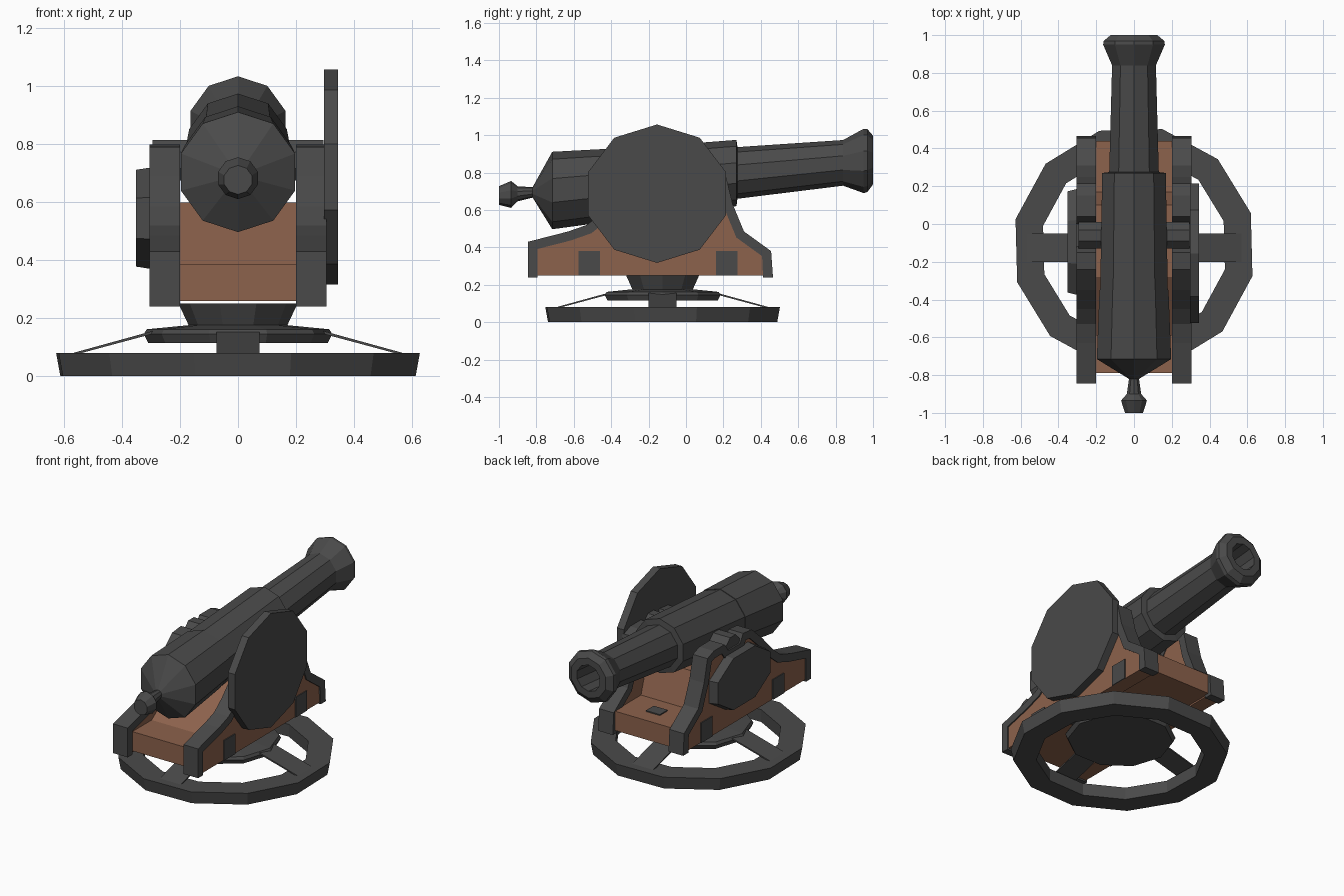
import bpy, bmesh, math
from mathutils import Vector

if "Cube" in bpy.data.objects:
    bpy.data.objects.remove(bpy.data.objects["Cube"])


def material(name, rgb):
    m = bpy.data.materials.new(name)
    m.diffuse_color = (*rgb, 1)
    m.use_nodes = True
    m.node_tree.nodes["Principled BSDF"].inputs["Base Color"].default_value = m.diffuse_color
    return m


IRON = material("dark iron", (0.068, 0.068, 0.068))
WOOD = material("brown wood", (0.265, 0.122, 0.072))


def finish(name, bm, mat):
    bmesh.ops.remove_doubles(bm, verts=bm.verts, dist=1e-5)
    bmesh.ops.recalc_face_normals(bm, faces=bm.faces)
    me = bpy.data.meshes.new(name)
    bm.to_mesh(me)
    bm.free()
    me.materials.append(mat)
    ob = bpy.data.objects.new(name, me)
    bpy.context.collection.objects.link(ob)
    return ob


def lathe(name, prof, n, place, mat, turn=0.0, closed=False):
    """Spin (radius, height) points; place(u, v, h) puts them in space."""
    bm = bmesh.new()
    rings = []
    for r, h in prof:
        ring = []
        for i in range(n):
            a = 2 * math.pi * i / n + turn
            ring.append(bm.verts.new(place(r * math.sin(a), r * math.cos(a), h)))
        rings.append(ring)
    pairs = list(zip(rings, rings[1:]))
    if closed:
        pairs.append((rings[-1], rings[0]))
    for a, b in pairs:
        for i in range(n):
            j = (i + 1) % n
            bm.faces.new((a[i], a[j], b[j], b[i]))
    bmesh.ops.dissolve_degenerate(bm, dist=1e-6, edges=bm.edges)
    return finish(name, bm, mat)


def extrude_x(name, pts, x0, x1, mat):
    """Extrude a (y, z) outline from x0 to x1."""
    bm = bmesh.new()
    a = [bm.verts.new((x0, y, z)) for y, z in pts]
    b = [bm.verts.new((x1, y, z)) for y, z in pts]
    bm.faces.new(a)
    bm.faces.new(b)
    for i in range(len(pts)):
        j = (i + 1) % len(pts)
        bm.faces.new((a[i], a[j], b[j], b[i]))
    return finish(name, bm, mat)


def box(name, x, y, z, mat):
    return extrude_x(name, [(y[0], z[0]), (y[1], z[0]), (y[1], z[1]), (y[0], z[1])],
                     x[0], x[1], mat)


def inset(pts, d):
    """Offset an open path to its right, mitring the corners."""
    p = [Vector(q) for q in pts]
    out = []
    for i, q in enumerate(p):
        ns = []
        for a, b in ((i - 1, i), (i, i + 1)):
            if a >= 0 and b < len(p):
                e = (p[b] - p[a]).normalized()
                ns.append(Vector((e.y, -e.x)))
        n = sum(ns, Vector((0, 0))).normalized()
        out.append(tuple(q + n * d / max(0.6, n.dot(ns[0]))))
    return out


# Base ring, turntable and hub
CY = -0.125


def upright(u, v, h):
    return (u, CY + v, h)


lathe("base_ring", [(0.63, 0), (0.645, 0.08), (0.495, 0.08), (0.495, 0)], 12,
      upright, IRON, turn=math.pi / 12 * 0.9, closed=True)
lathe("turntable", [(0, 0.115), (0.31, 0.115), (0.325, 0.145), (0.315, 0.162),
                    (0.15, 0.178), (0, 0.178)], 10, upright, IRON, turn=math.pi / 10)
lathe("hub", [(0, 0.165), (0.165, 0.165), (0.205, 0.25), (0, 0.25)], 10, upright, IRON,
      turn=math.pi / 10)

# Four thin sloping spokes
for k in range(4):
    ob = extrude_x("spoke_%d" % (k + 1),
                   [(0.28, 0.16), (0.57, 0.08), (0.57, 0.072), (0.28, 0.15)],
                   -0.075, 0.075, IRON)
    ob.location = (0, CY, 0)
    ob.rotation_euler = (0, 0, k * math.pi / 2)

# Carriage bed and the raised block under the barrel
box("carriage_bed", (-0.205, 0.205), (-0.79, 0.44), (0.26, 0.385), WOOD)
extrude_x("barrel_rest", [(-0.6, 0.38), (-0.28, 0.6), (0.1, 0.6), (0.17, 0.38)],
          -0.205, 0.205, WOOD)
box("bed_plate", (-0.05, 0.05), (0.26, 0.34), (0.384, 0.392), IRON)

# Side cheeks: wooden panel with an iron strap round its edge
outer = [(-0.845, 0.24), (-0.845, 0.43), (-0.63, 0.485), (-0.53, 0.52), (-0.45, 0.585),
         (-0.35, 0.69), (-0.24, 0.79), (-0.15, 0.8), (-0.12, 0.745), (0.0, 0.745),
         (0.04, 0.8), (0.15, 0.8), (0.215, 0.775), (0.25, 0.63), (0.31, 0.485),
         (0.455, 0.38), (0.465, 0.24)]
inner = inset(outer, 0.05)
inner[0], inner[-1] = (-0.795, 0.24), (0.412, 0.24)
for s, side in ((1, "right"), (-1, "left")):
    extrude_x("cheek_panel_" + side, [(y, z + (0.01 if z < 0.25 else 0)) for y, z in inner],
              s * 0.205, s * 0.297, WOOD)
    bm = bmesh.new()
    loops = [[bm.verts.new((s * x, y, z)) for y, z in path]
             for x, path in ((0.2, outer), (0.305, outer), (0.305, inner), (0.2, inner))]
    for a, b in zip(loops, loops[1:] + loops[:1]):
        for i in range(len(outer) - 1):
            bm.faces.new((a[i], a[i + 1], b[i + 1], b[i]))
    for i in (0, -1):
        bm.faces.new([l[i] for l in loops])
    finish("cheek_strap_" + side, bm, IRON)
    for k, y in enumerate((-0.575, 0.16)):
        box("cheek_bracket_%s_%d" % (side, k + 1), (s * 0.295, s * 0.303),
            (y, y + 0.115), (0.25, 0.38), IRON)

# Trunnion bar carrying the barrel
lathe("trunnion", [(0, -0.295), (0.075, -0.295), (0.075, 0.295), (0, 0.295)], 8,
      lambda u, v, h: (h, -0.06 + u, 0.745 + v), IRON, turn=math.pi / 8)

# Large round shield on the right, smaller flat one on the left
lathe("right_shield", [(0, 0.296), (0.37, 0.296), (0.37, 0.345), (0, 0.345)], 10,
      lambda u, v, h: (h, -0.155 + u * 1.05, 0.687 + v), IRON, turn=math.pi)
lathe("left_shield", [(0, -0.296), (1, -0.296), (0.95, -0.352), (0, -0.352)], 8,
      lambda u, v, h: (h, -0.095 + u * 0.305, 0.545 + v * 0.19), IRON, turn=math.pi / 8)

# Barrel: knob, breech, stepped tube, flared muzzle and bore on a rising axis
barrel = [(0, -1), (0.05, -1), (0.072, -0.935), (0.04, -0.9), (0.028, -0.82),
          (0.207, -0.715), (0.192, -0.35), (0.188, -0.35), (0.177, 0.27), (0.138, 0.275),
          (0.122, 0.84), (0.172, 0.95), (0.168, 0.97), (0.13, 1), (0.085, 1),
          (0.085, 0.65), (0, 0.65)]
lathe("barrel", barrel, 10, lambda u, v, h: (u, h, 0.772 + 0.095 * h + v), IRON)
